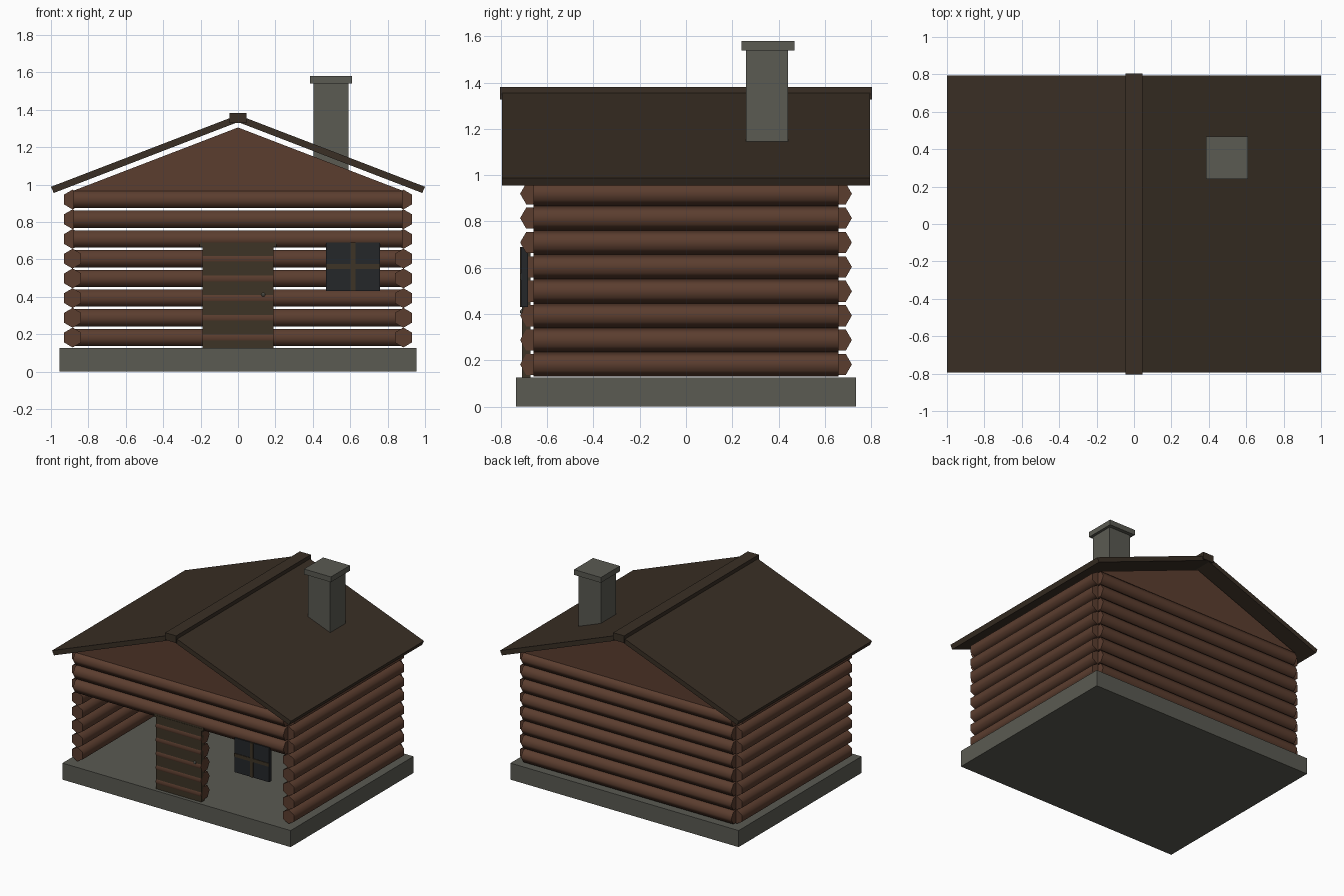
import bpy, bmesh, math
from mathutils import Vector

if "Cube" in bpy.data.objects:
    bpy.data.objects.remove(bpy.data.objects["Cube"])


def material(name, rgb):
    m = bpy.data.materials.new(name)
    m.diffuse_color = (*rgb, 1)
    m.use_nodes = True
    m.node_tree.nodes["Principled BSDF"].inputs["Base Color"].default_value = m.diffuse_color
    return m


WOOD = material("log brown", (0.105, 0.047, 0.028))
ROOF = material("roof dark brown", (0.041, 0.028, 0.018))
TRIM = material("door brown", (0.047, 0.034, 0.019))
STONE = material("stone grey", (0.103, 0.103, 0.085))
GLASS = material("dark glass", (0.018, 0.020, 0.023))


def prism(name, profile, axis, start, end, mat, smooth=False):
    """Extrude a closed profile of (horizontal, z) points along x or y."""
    place = (lambda h, z, t: (t, h, z)) if axis == "x" else (lambda h, z, t: (h, t, z))
    bm = bmesh.new()
    a = [bm.verts.new(place(h, z, start)) for h, z in profile]
    b = [bm.verts.new(place(h, z, end)) for h, z in profile]
    n = len(profile)
    bm.faces.new(a)
    bm.faces.new(b[::-1])
    for i in range(n):
        j = (i + 1) % n
        bm.faces.new((a[i], b[i], b[j], a[j]))
    bmesh.ops.recalc_face_normals(bm, faces=bm.faces)
    me = bpy.data.meshes.new(name)
    bm.to_mesh(me)
    bm.free()
    me.materials.append(mat)
    ob = bpy.data.objects.new(name, me)
    bpy.context.collection.objects.link(ob)
    if smooth:
        bpy.ops.object.select_all(action="DESELECT")
        ob.select_set(True)
        bpy.context.view_layer.objects.active = ob
        bpy.ops.object.shade_smooth_by_angle(angle=math.radians(65))
    return ob


def box(name, x, y, z, mat):
    return prism(name, [(x[0], z[0]), (x[1], z[0]), (x[1], z[1]), (x[0], z[1])],
                 "y", y[0], y[1], mat)


def log(name, axis, offset, z, half):
    """Six-sided log; logs along y stand on an edge, logs along x lie on a flat."""
    turn = 0 if axis == "x" else math.pi / 6
    ring = [(offset + 0.053 * math.cos(turn + k * math.pi / 3),
             z + 0.053 * math.sin(turn + k * math.pi / 3)) for k in range(6)]
    prism(name, ring, axis, -half, half, WOOD, smooth=True)


# Stone base
box("foundation", (-0.955, 0.955), (-0.735, 0.735), (0, 0.125), STONE)

# Log walls: the front is open below its top three rows, except at the door
for row in range(8):
    z = 0.182 + 0.1054 * row
    log("left_wall_log", "y", -0.884, z, 0.66)
    log("right_wall_log", "y", 0.884, z, 0.66)
    log("back_wall_log", "x", 0.664, z, 0.88)
    log("front_wall_log", "x", -0.664, z, 0.88 if row > 4 else 0.19)

# Gables
for side, name in ((-1, "front_gable"), (1, "back_gable")):
    prism(name, [(-0.885, 0.965), (0.885, 0.965), (0, 1.305)], "y",
          side * 0.635, side * 0.69, WOOD)

# Roof slabs and ridge cap
for side, name in ((-1, "left_roof"), (1, "right_roof")):
    prism(name, [(side * 0.985, 0.955), (side * 1.0, 0.988), (0, 1.372), (0, 1.334)],
          "y", -0.795, 0.795, ROOF)
box("ridge_cap", (-0.046, 0.046), (-0.805, 0.805), (1.328, 1.382), ROOF)

# Chimney
box("chimney", (0.405, 0.59), (0.26, 0.44), (1.04, 1.545), STONE)
box("chimney_cap", (0.385, 0.61), (0.24, 0.468), (1.54, 1.58), STONE)

# Door with lintel and knob
box("door", (-0.19, 0.19), (-0.708, -0.672), (0.125, 0.68), TRIM)
box("door_lintel", (-0.207, 0.207), (-0.706, -0.67), (0.665, 0.69), TRIM)
bpy.ops.mesh.primitive_uv_sphere_add(segments=8, ring_count=6, radius=0.012,
                                     location=(0.135, -0.706, 0.41))
knob = bpy.context.object
knob.name = "door_knob"
knob.data.materials.append(STONE)

# Window with crossed glazing bars
box("window_glass", (0.47, 0.76), (-0.713, -0.683), (0.43, 0.69), GLASS)
box("window_bar_upright", (0.602, 0.628), (-0.718, -0.683), (0.43, 0.69), TRIM)
box("window_bar_level", (0.47, 0.76), (-0.717, -0.684), (0.548, 0.574), TRIM)
